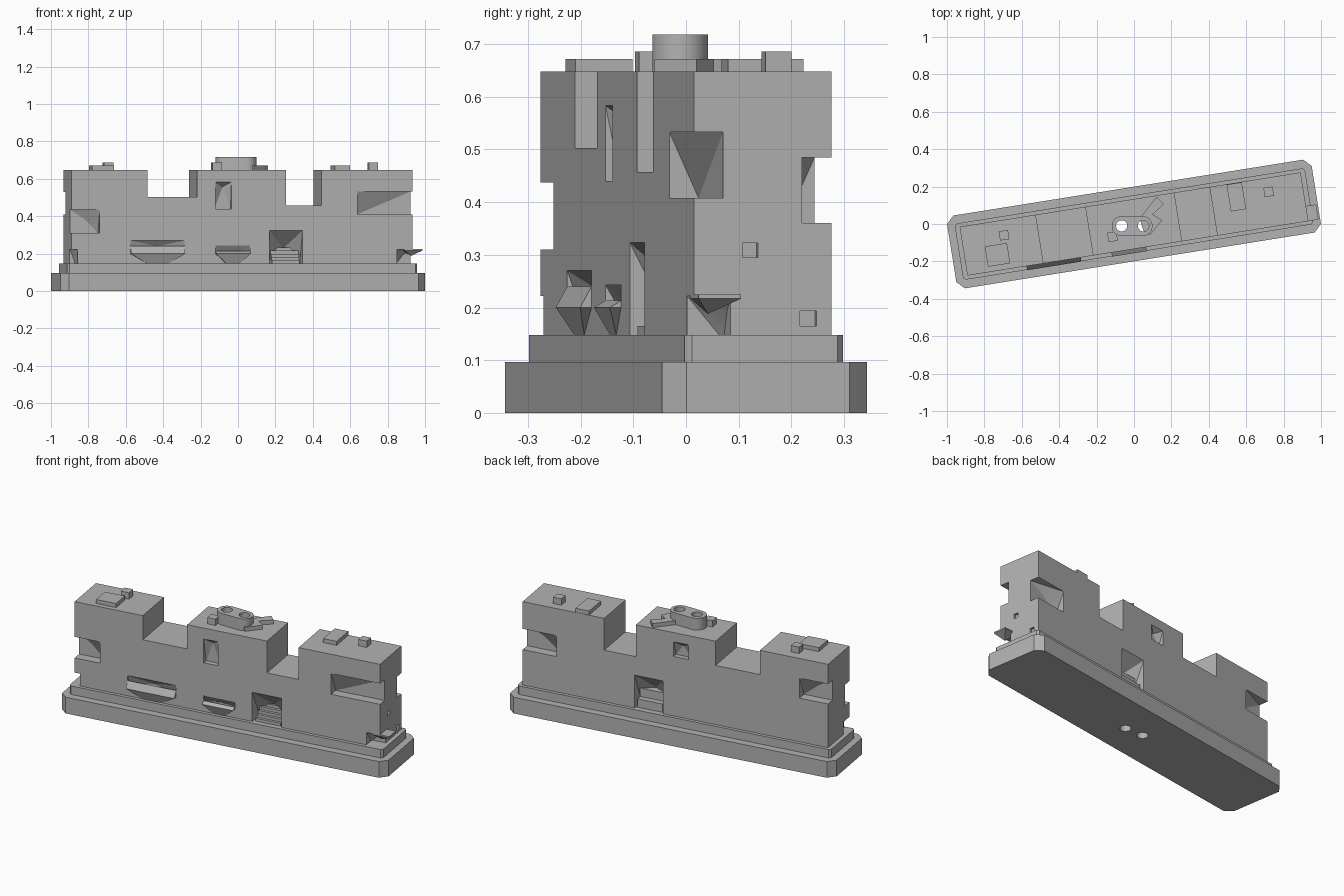
import bpy, bmesh, math
from mathutils import Matrix

cube = bpy.data.objects.get("Cube")
if cube:
    bpy.data.objects.remove(cube)

TURN = Matrix.Rotation(math.radians(9.07), 4, 'Z')   # whole block stands turned
U, V = 0.923, 0.132                                  # wall half length, half depth
FLOOR, ROOF = 0.148, 0.648

stone = bpy.data.materials.new("stone grey")
stone.use_nodes = True
GREY = (0.45, 0.45, 0.45, 1)
stone.diffuse_color = GREY
stone.node_tree.nodes["Principled BSDF"].inputs["Base Color"].default_value = GREY


def finish(name, bm, matrix=TURN):
    bmesh.ops.recalc_face_normals(bm, faces=bm.faces)
    bm.transform(matrix)
    mesh = bpy.data.meshes.new(name)
    bm.to_mesh(mesh)
    bm.free()
    mesh.materials.append(stone)
    obj = bpy.data.objects.new(name, mesh)
    bpy.context.collection.objects.link(obj)
    return obj


def hull(name, points):
    bm = bmesh.new()
    for p in points:
        bm.verts.new(p)
    res = bmesh.ops.convex_hull(bm, input=bm.verts)
    loose = {g for g in res["geom_interior"] + res["geom_unused"]
             if isinstance(g, bmesh.types.BMVert)}
    bmesh.ops.delete(bm, geom=list(loose), context='VERTS')
    bmesh.ops.dissolve_limit(bm, angle_limit=0.01, verts=bm.verts, edges=bm.edges)
    return finish(name, bm)


def prism(name, outline, shift, matrix=TURN):
    bm = bmesh.new()
    face = bm.faces.new([bm.verts.new(p) for p in outline])
    res = bmesh.ops.extrude_face_region(bm, geom=[face])
    top = [g for g in res["geom"] if isinstance(g, bmesh.types.BMVert)]
    bmesh.ops.translate(bm, verts=top, vec=shift)
    return finish(name, bm, matrix)


def box(name, u0, u1, v0, v1, z0, z1):
    return hull(name, [(u, v, z) for u in (u0, u1) for v in (v0, v1) for z in (z0, z1)])


def slab(name, u, v, c, z0, z1):
    """Rectangular tier with chamfered corners."""
    ring = [(u, c - v), (u, v - c), (u - c, v), (c - u, v),
            (-u, v - c), (-u, c - v), (c - u, -v), (u - c, -v)]
    return prism(name, [(x, y, z0) for x, y in ring], (0, 0, z1 - z0))


def cut(obj, cutters):
    for c in cutters:
        mod = obj.modifiers.new("cut", 'BOOLEAN')
        mod.operation, mod.solver, mod.object = 'DIFFERENCE', 'EXACT', c
    bpy.context.view_layer.update()
    ev = obj.evaluated_get(bpy.context.evaluated_depsgraph_get())
    mesh = bpy.data.meshes.new_from_object(ev)
    obj.modifiers.clear()
    obj.data = mesh


def pocket(ua, ub, side, depth, z0, z1, drop):
    """Recess whose ceiling slopes down to a point on its back; ub past U wraps the corner."""
    wall, out, inn = side * V, side * (V + 0.03), side * (V - depth)
    end = max(-U, min(U, ub))
    pts = [(u, v, z) for u in (ua, ub) for v in (wall, out) for z in (z0, z1)]
    pts += [(ua, inn, z0), (ub, inn, z0), ((ua + end) / 2, inn, z1 - drop)]
    if abs(ub) > U:
        pts += [(end, inn, z1), (ub, inn, z1)]
    return hull("pocket_cutter", pts)


# Base tiers
base = slab("base", 0.987, 0.197, 0.04, 0, 0.097)
plinth = slab("plinth", 0.948, 0.152, 0.012, 0.097, FLOOR)

# Wall with two roof gaps
steps = [(-U, ROOF), (-0.511, ROOF), (-0.511, 0.503), (-0.243, 0.503), (-0.243, ROOF),
         (0.239, ROOF), (0.239, 0.457), (0.43, 0.457), (0.43, ROOF), (U, ROOF)]
outline = [(-U, FLOOR)] + steps + [(U, FLOOR)]
wall = prism("wall", [(u, -V, z) for u, z in outline], (0, 2 * V, 0))

# Recesses: four corners, windows, doors
PAST = U + 0.03
LOW = FLOOR - 0.01
cutters = [
    pocket(0.627, PAST, -1, 0.056, 0.408, 0.533, 0.08),
    pocket(-0.77, -PAST, -1, 0.056, 0.31, 0.437, 0.05),
    pocket(0.72, PAST, 1, 0.056, 0.36, 0.485, 0.045),
    pocket(-0.75, -PAST, 1, 0.056, 0.41, 0.53, 0.05),
    pocket(0.84, PAST, -1, 0.07, LOW, 0.222, 0.03),
    pocket(-0.89, -PAST, -1, 0.07, LOW, 0.222, 0.03),
    pocket(-0.143, -0.057, -1, 0.03, 0.44, 0.583, 0.025),
    pocket(-0.08, 0.01, 1, 0.03, 0.505, 0.593, 0.025),
    pocket(0.15, 0.328, -1, 0.095, LOW, 0.323, 0.095),
    pocket(0.075, 0.247, 1, 0.095, LOW, 0.345, 0.095),
    box("vent_cutter", U - 0.015, PAST, -0.039, -0.009, 0.295, 0.322),
    box("vent_cutter", U - 0.015, PAST, 0.072, 0.103, 0.165, 0.193),
]

# Flared troughs along the front foot, each below a shallow recess
for name, u0, u1, top in (("long_trough", -0.603, -0.31, 0.27),
                          ("short_trough", -0.143, 0.045, 0.243)):
    mid, half = (u0 + u1) / 2, (u1 - u0) / 2
    crest = top - 0.03
    cutters.append(pocket(u0, u1, -1, 0.025, 0.2, top, 0.03))
    pts = []
    for s in (-1, 1):
        pts += [(mid + s * half, -V - 0.022, 0.2), (mid + s * half, -V, crest),
                (mid + s * half, -V + 0.01, 0.2), (mid + s * half * 0.4, -V, FLOOR)]
    hull(name, pts)

# Two round shafts through the whole block
shafts = []
for x in (-0.066, 0.05):
    ring = [(x + 0.03 * math.cos(a), -0.01 + 0.03 * math.sin(a), -0.1)
            for a in (math.tau * i / 32 for i in range(32))]
    shafts.append(prism("shaft_cutter", ring, (0, 0, 1), Matrix()))

# Rounded twin chimney, square to the axes
ring = []
for x, start in ((0.046, -0.5), (-0.066, 0.5)):
    for i in range(17):
        a = math.pi * (start + i / 16)
        ring.append((x + 0.053 * math.cos(a), -0.011 + 0.053 * math.sin(a), ROOF))
chimney = prism("chimney", ring, (0, 0, 0.07), Matrix())

cut(wall, cutters + shafts)
for part in (base, plinth, chimney):
    cut(part, shafts)
for c in cutters + shafts:
    bpy.data.objects.remove(c)

# Stairs inside the doors
for i in range(5):
    back = -V + 0.095
    box("front_stair", 0.165, 0.315, -V + 0.012 + i * 0.016, back, FLOOR, FLOOR + 0.017 * (i + 1))
for i in range(2):
    box("back_stair", 0.085, 0.237, V - 0.095, V - 0.015 - i * 0.035, FLOOR, FLOOR + 0.05 * (i + 1))

# Small canopy at the end door
hull("end_canopy", [(u, v, z) for u in (0.88, 0.978) for v in (-0.132, -0.05)
                    for z in (0.217, 0.225)] + [(0.92, -0.105, 0.188)])


# Roof pieces, placed in world x and y
def roof_block(name, x, y, w, d, top):
    u, v, _ = TURN.inverted() @ Matrix.Translation((x, y, 0)).to_translation()
    box(name, u - w / 2, u + w / 2, v - d / 2, v + d / 2, ROOF, top)


roof_block("roof_hatch", -0.73, -0.165, 0.12, 0.11, 0.672)
roof_block("roof_hatch", 0.547, 0.145, 0.082, 0.145, 0.672)
for x, y in ((-0.695, -0.06), (-0.115, -0.068), (0.72, 0.172)):
    roof_block("roof_cube", x, y, 0.05, 0.05, 0.686)

# Bent bar beside the chimney
chevron = [(0.12, 0.145), (0.16, 0.107), (0.1, 0.052), (0.15, 0.02), (0.085, -0.06),
           (0.05, -0.035), (0.03, 0.03)]
prism("bent_bar", [(x, y, ROOF) for x, y in chevron], (0, 0, 0.024), Matrix())

for part in (chimney, base, plinth, wall):
    bpy.ops.object.select_all(action='DESELECT')
    part.select_set(True)
    bpy.context.view_layer.objects.active = part
    bpy.ops.object.shade_smooth_by_angle(angle=math.radians(20))
